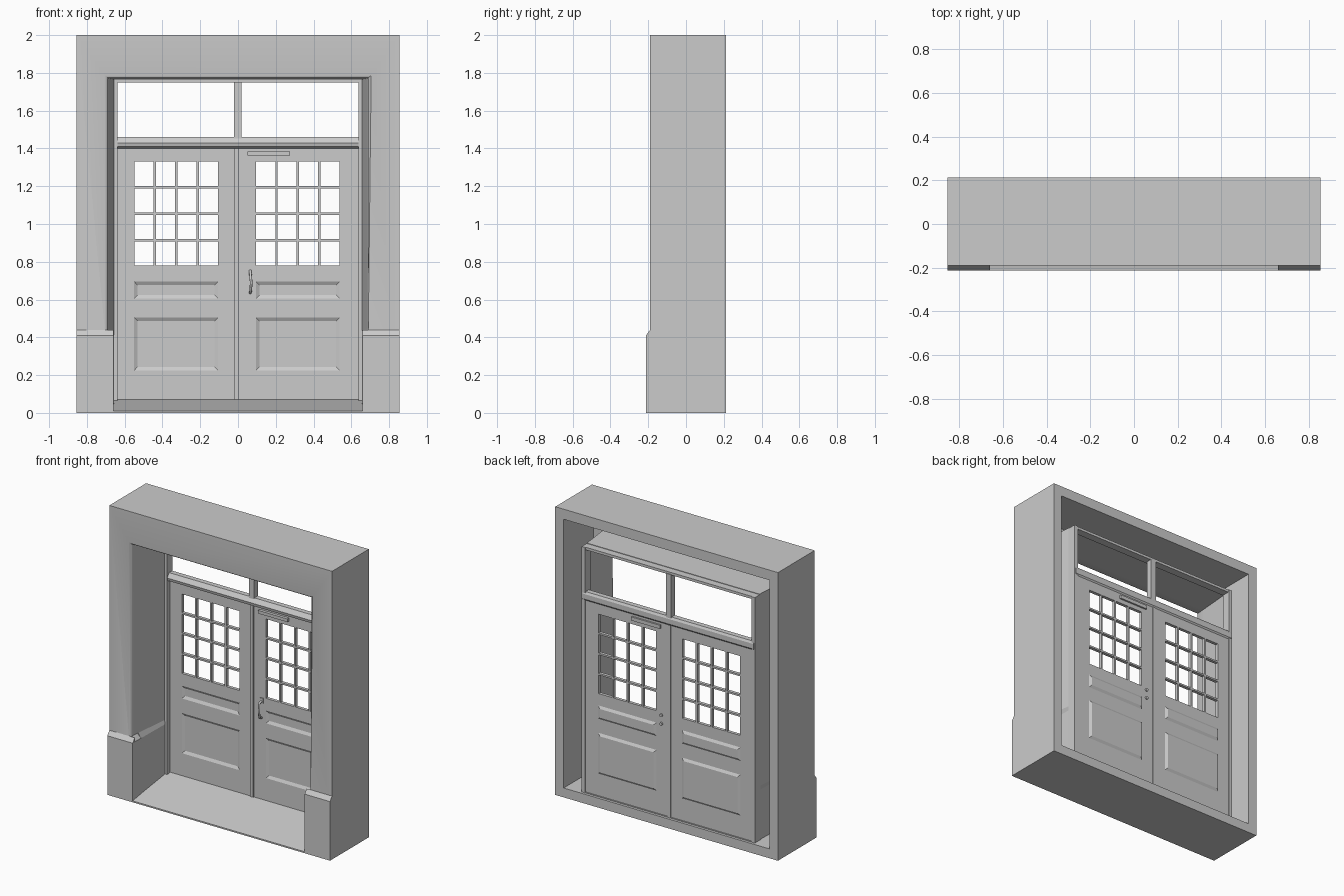
import bpy, bmesh, math

cube = bpy.data.objects.get("Cube")
if cube:
    bpy.data.objects.remove(cube, do_unlink=True)

GREY = (0.6, 0.6, 0.6, 1)
plaster = bpy.data.materials.new("plain grey")
plaster.use_nodes = True
plaster.diffuse_color = GREY
plaster.node_tree.nodes["Principled BSDF"].inputs["Base Color"].default_value = GREY


def finish(name, bm):
    bmesh.ops.recalc_face_normals(bm, faces=bm.faces)
    mesh = bpy.data.meshes.new(name)
    bm.to_mesh(mesh)
    bm.free()
    mesh.materials.append(plaster)
    obj = bpy.data.objects.new(name, mesh)
    bpy.context.collection.objects.link(obj)
    return obj


def add_loft(bm, a, b):
    """Closed solid between two matching outlines."""
    va, vb = [bm.verts.new(p) for p in a], [bm.verts.new(p) for p in b]
    bm.faces.new(va)
    bm.faces.new(vb)
    for i in range(len(va)):
        j = (i + 1) % len(va)
        bm.faces.new((va[i], va[j], vb[j], vb[i]))


def loft(name, a, b):
    bm = bmesh.new()
    add_loft(bm, a, b)
    return finish(name, bm)


def rect(x0, x1, z0, z1, y, inset=0):
    x0, x1, z0, z1 = x0 + inset, x1 - inset, z0 + inset, z1 - inset
    return [(x0, y, z0), (x1, y, z0), (x1, y, z1), (x0, y, z1)]


def box(name, x0, x1, y0, y1, z0, z1):
    return loft(name, rect(x0, x1, z0, z1, y0), rect(x0, x1, z0, z1, y1))


def prism_x(name, outline, x0, x1):
    return loft(name, [(x0, y, z) for y, z in outline], [(x1, y, z) for y, z in outline])


def cut(obj, cutter):
    mod = obj.modifiers.new("cut", "BOOLEAN")
    mod.operation, mod.solver, mod.object = "DIFFERENCE", "EXACT", cutter
    bpy.context.view_layer.objects.active = obj
    bpy.ops.object.modifier_apply(modifier=mod.name)
    bpy.data.objects.remove(cutter, do_unlink=True)


def opening(y, grow=0):
    """Stepped door opening, narrowing towards the back."""
    t = y + 0.19
    low, high = 0.662 - 0.02 * t + grow, 0.69 - 0.1 * t + grow
    half = [(low, 0.012), (low, 0.41), (high, 0.44), (high, 1.772 - 0.02 * t + grow)]
    return [(x, y, z) for x, z in half] + [(-x, y, z) for x, z in reversed(half)]


WALL_FRONT, WALL_BACK, FRAME = -0.19, 0.213, 0.14

# Outer wall: block hollowed from the back, with the opening cut through
wall = box("wall", -0.855, 0.855, WALL_FRONT, WALL_BACK, 0, 2)
cut(wall, box("cavity", -0.79, 0.79, -0.115, 0.4, 0.065, 1.93))
cut(wall, loft("opening", opening(-0.25), opening(FRAME)))

# Softened front edge of the opening
bm = bmesh.new()
bm.from_mesh(wall.data)
soft = [e for e in bm.edges if all(abs(v.co.y - WALL_FRONT) < 0.001 and abs(v.co.x) < 0.72
                                   and 0.43 < v.co.z < 1.9 for v in e.verts)]
bmesh.ops.bevel(bm, geom=soft, offset=0.015, segments=3, profile=0.5, affect="EDGES")
bm.to_mesh(wall.data)
bm.free()

# Thin reveal lining running back to the door frame
loft("reveal_lining", opening(-0.12) + opening(-0.12, 0.006)[::-1],
     opening(FRAME) + opening(FRAME, 0.006)[::-1])

# Sloping sill and projecting plinths
prism_x("sill", [(-0.212, 0), (-0.212, 0.01), (-0.19, 0.014), (0.165, 0.07), (0.195, 0.07),
                 (0.195, 0)], -0.66, 0.66)
for side, name in ((1, "left"), (-1, "right")):
    prism_x(name + "_plinth", [(-0.212, 0), (-0.212, 0.41), (-0.19, 0.44), (-0.19, 0)],
            side * 0.66, side * 0.855)
    # Frame posts
    a, b = sorted((side * 0.638, side * 0.665))
    box(name + "_frame_post", a, b, FRAME - 0.005, 0.195, 0.065, 1.768)

# Fanlight frame
box("head_rail", -0.64, 0.64, FRAME - 0.005, 0.19, 1.75, 1.768)
box("fanlight_mullion", -0.022, 0.018, 0.15, 0.195, 1.45, 1.755)
prism_x("transom", [(0.16, 1.4), (0.14, 1.41), (0.135, 1.43), (0.145, 1.445), (0.155, 1.46),
                    (0.19, 1.46), (0.198, 1.445), (0.198, 1.41), (0.19, 1.4)], -0.657, 0.657)

# Door leaves with cut panes and sunk panels
FRONT, BACK = 0.168, 0.19
PANE_Z = (0.773, 1.336)
PANEL_Z = ((0.6, 0.7), (0.22, 0.51))
for name, x0, x1, wx0, wx1 in (("right_leaf", -0.645, -0.004, -0.555, -0.1),
                               ("left_leaf", 0.004, 0.645, 0.09, 0.543)):
    leaf = box(name, x0, x1, FRONT, BACK, 0.07, 1.405)
    cutters, backs = bmesh.new(), bmesh.new()
    w, h = (wx1 - wx0) / 4, (PANE_Z[1] - PANE_Z[0]) / 4
    for i in range(4):
        for j in range(4):
            x, z = wx0 + i * w, PANE_Z[0] + j * h
            add_loft(cutters, rect(x, x + w, z, z + h, 0, 0.006),
                     rect(x, x + w, z, z + h, 0.3, 0.006))
    for z0, z1 in PANEL_Z:
        add_loft(cutters, rect(wx0, wx1, z0, z1, FRONT - 0.002, 0.002),
                 rect(wx0, wx1, z0, z1, FRONT + 0.01, 0.024))
        add_loft(backs, rect(wx0, wx1, z0, z1, BACK - 0.002),
                 rect(wx0, wx1, z0, z1, BACK + 0.01, 0.02))
    cut(leaf, finish("cutters", cutters))
    finish(name + "_back_panels", backs)

# Meeting strip and door closer
box("meeting_strip", -0.018, 0.004, FRONT - 0.008, BACK + 0.005, 0.07, 1.4)
box("closer_front", 0.05, 0.275, 0.148, 0.17, 1.363, 1.385)
box("closer_back", 0.06, 0.28, 0.185, 0.202, 1.36, 1.385)

# Pull handle
curve = bpy.data.curves.new("pull_handle", "CURVE")
curve.dimensions = "3D"
curve.bevel_depth, curve.bevel_resolution = 0.007, 2
curve.use_fill_caps = True
path = [(0.065, 0.172, 0.755), (0.065, 0.14, 0.745), (0.07, 0.13, 0.69),
        (0.067, 0.14, 0.645), (0.065, 0.172, 0.635)]
spline = curve.splines.new("POLY")
spline.points.add(len(path) - 1)
for point, co in zip(spline.points, path):
    point.co = (*co, 1)
curve.materials.append(plaster)
handle = bpy.data.objects.new("pull_handle", curve)
bpy.context.collection.objects.link(handle)
box("handle_plate", 0.055, 0.08, FRONT - 0.007, FRONT + 0.002, 0.74, 0.775)

# Lock knobs on the back
for z in (0.7, 0.76):
    bpy.ops.mesh.primitive_cylinder_add(vertices=16, radius=0.01, depth=0.02,
                                        location=(0.055, BACK, z), rotation=(math.pi / 2, 0, 0))
    knob = bpy.context.object
    knob.name = "lock_knob"
    knob.data.materials.append(plaster)
    bpy.ops.object.shade_smooth_by_angle()

# Smooth shading on the softened wall edge
bpy.ops.object.select_all(action="DESELECT")
wall.select_set(True)
bpy.context.view_layer.objects.active = wall
bpy.ops.object.shade_smooth_by_angle(angle=math.radians(35))
